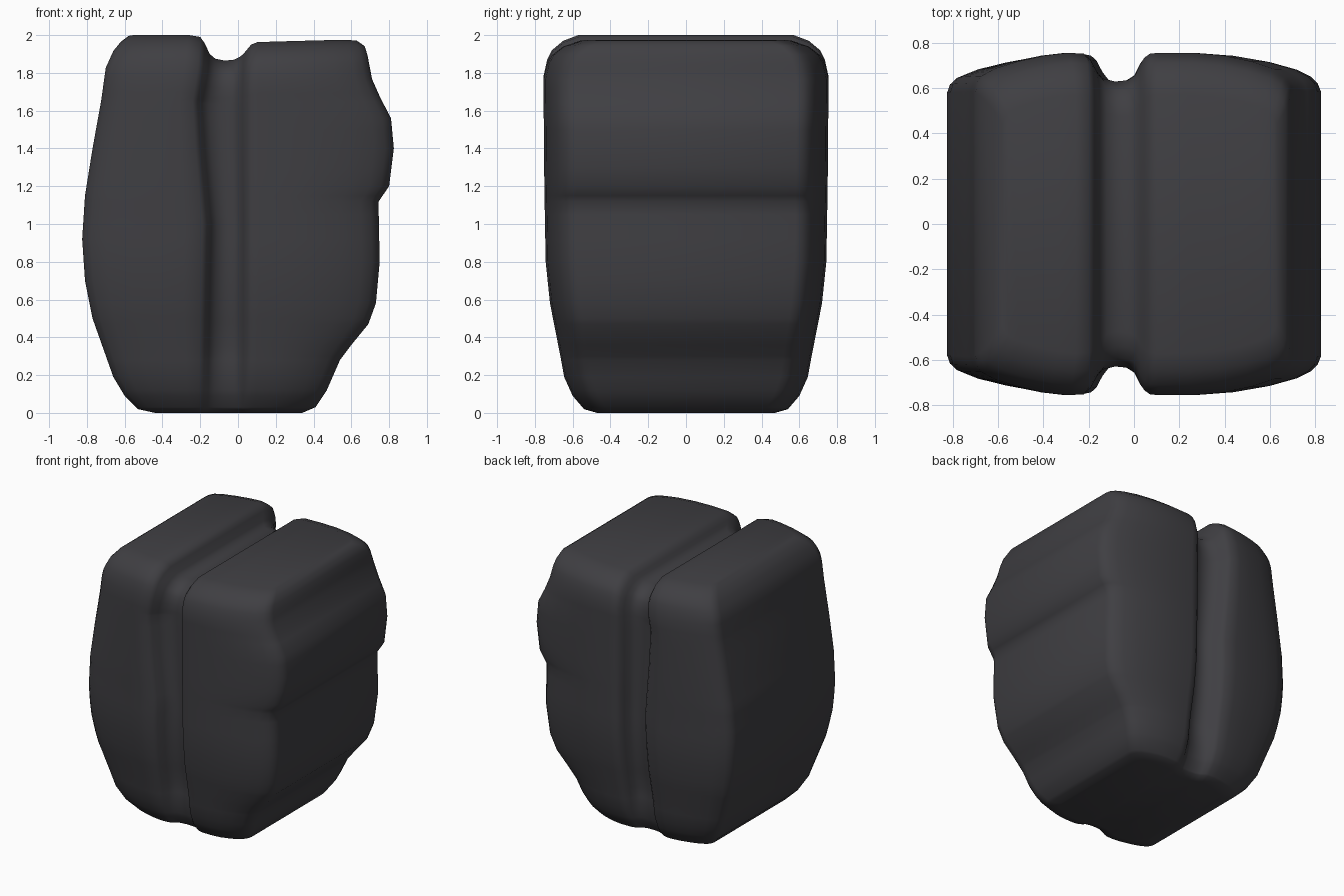
import bpy, bmesh

if "Cube" in bpy.data.objects:
    bpy.data.objects.remove(bpy.data.objects["Cube"])

# profiles by height: left edge, right edge and half depth
LEFT = [(0, -.44), (.02, -.53), (.09, -.60), (.19, -.66), (.5, -.77), (.7, -.81), (.92, -.825),
        (1.15, -.81), (1.4, -.77), (1.65, -.725), (1.83, -.70), (1.92, -.66), (1.97, -.62), (2, -.58)]
RIGHT = [(0, .34), (.03, .41), (.12, .47), (.28, .54), (.36, .60), (.47, .69), (.58, .73), (.8, .75),
         (1.05, .745), (1.12, .745), (1.2, .80), (1.4, .825), (1.56, .81), (1.67, .755), (1.78, .71),
         (1.92, .685), (1.97, .67), (2, .63)]
DEPTH = [(0, .47), (.02, .54), (.09, .60), (.19, .645), (.3, .665), (.58, .72), (.8, .743),
         (1.2, .75), (1.78, .755), (1.87, .735), (1.92, .71), (1.97, .65), (2, .57)]
# side-to-side sway of the groove
SWAY = [(0, -.01), (.5, .0), (1.0, .01), (1.4, -.025), (1.65, -.04), (1.85, -.01), (2, 0)]


def at(table, z):
    for (a, p), (b, q) in zip(table, table[1:]):
        if z <= b:
            return p + (q - p) * (z - a) / (b - a)
    return table[-1][1]


# columns: (zone, position, depth factor, top height)
COLUMNS = [("L", 0, .775, 1.995), ("L", .02, .825, 1.997), ("L", .07, .865, 2), ("L", .2, .91, 2),
           ("L", .4, .95, 2), ("L", .65, .985, 2), ("L", .85, 1, 2), ("L", 1, .995, 1.99),
           ("G", -.175, .965, 1.955), ("G", -.15, .90, 1.90), ("G", -.12, .85, 1.875), ("G", -.07, .832, 1.865),
           ("G", -.02, .84, 1.87), ("G", .01, .87, 1.885), ("G", .028, .93, 1.90), ("G", .045, .97, 1.92),
           ("R", 0, .995, 1.95), ("R", .06, 1, 1.963), ("R", .3, 1, 1.967), ("R", .5, .985, 1.97),
           ("R", .7, .95, 1.973), ("R", .86, .905, 1.973), ("R", .94, .865, 1.973),
           ("R", .98, .825, 1.972), ("R", 1, .775, 1.97)]
ROWS = sorted({z for t in (LEFT, RIGHT, DEPTH) for z, _ in t} | {1.0, 1.3, 1.5, 1.7})


def point(col, z):
    zone, p, f, top = col
    sway = at(SWAY, z)
    if zone == "L":
        a = at(LEFT, z)
        x = a + p * (-.20 + sway - a)
    elif zone == "R":
        x = .07 + p * (at(RIGHT, z) - .07)
    else:
        x = p + sway * max(0, min(1, (.05 - p) / .2))
        fade = min(1, z / .35)          # groove dies out at the foot
        f = f * fade + (.5 * f + .5) * (1 - fade)
    h = z if z < 1.6 else 1.6 + (z - 1.6) * (top - 1.6) / .4
    return x, at(DEPTH, z) * f, h


# cleft rock: front and back skins, joined all around the rim
bm = bmesh.new()
skins = []
for s in (-1, 1):
    grid = []
    for c in COLUMNS:
        pts = [point(c, z) for z in ROWS]
        grid.append([bm.verts.new((x, s * d, h)) for x, d, h in pts])
    skins.append(grid)
    for a, b in zip(grid, grid[1:]):
        for i in range(len(ROWS) - 1):
            bm.faces.new((a[i], b[i], b[i + 1], a[i + 1]))


def rim(grid):
    return ([c[0] for c in grid] + grid[-1][1:] +
            [c[-1] for c in reversed(grid[:-1])] + list(reversed(grid[0][1:-1])))


front, back = rim(skins[0]), rim(skins[1])
for i in range(len(front)):
    j = (i + 1) % len(front)
    bm.faces.new((front[i], front[j], back[j], back[i]))
bmesh.ops.recalc_face_normals(bm, faces=bm.faces)
for f in bm.faces:
    f.smooth = True

mesh = bpy.data.meshes.new("cleft_rock")
bm.to_mesh(mesh)
bm.free()
rock = bpy.data.objects.new("cleft_rock", mesh)
bpy.context.collection.objects.link(rock)

mat = bpy.data.materials.new("dark grey stone")
mat.diffuse_color = (.05, .049, .055, 1)
mat.use_nodes = True
mat.node_tree.nodes["Principled BSDF"].inputs["Base Color"].default_value = mat.diffuse_color
mesh.materials.append(mat)
